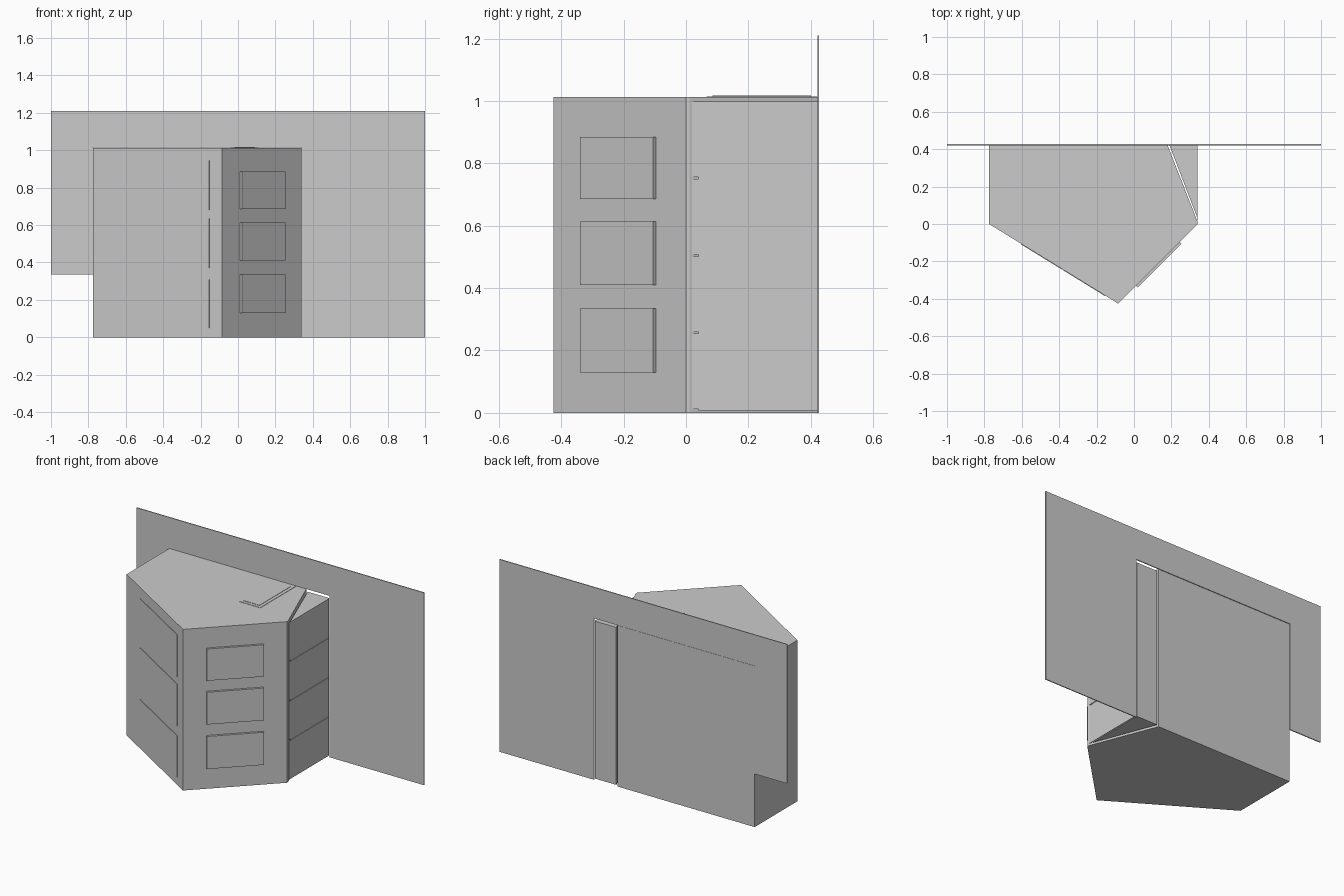
import bpy, bmesh, math
from mathutils import Matrix, Vector

if "Cube" in bpy.data.objects:
    bpy.data.objects.remove(bpy.data.objects["Cube"])


def prism(name, pts, matrix=None, depth=0.01):
    """Extrude a flat outline (local xy) by depth along local z."""
    bm = bmesh.new()
    lower = [bm.verts.new((x, y, 0)) for x, y in pts]
    upper = [bm.verts.new((x, y, depth)) for x, y in pts]
    n = len(pts)
    bm.faces.new(lower[::-1])
    bm.faces.new(upper)
    for i in range(n):
        j = (i + 1) % n
        bm.faces.new((lower[i], lower[j], upper[j], upper[i]))
    bmesh.ops.transform(bm, matrix=matrix or Matrix(), verts=bm.verts)
    bmesh.ops.recalc_face_normals(bm, faces=bm.faces)
    mesh = bpy.data.meshes.new(name)
    bm.to_mesh(mesh)
    bm.free()
    ob = bpy.data.objects.new(name, mesh)
    bpy.context.collection.objects.link(ob)
    return ob


def wall_frame(a, b):
    """Local x runs along the wall a-b, y is up, z points outward."""
    d = (Vector(b) - Vector(a)).normalized()
    m = Matrix(((d.x, 0, d.y, a[0]), (d.y, 0, -d.x, a[1]),
                (0, 1, 0, 0), (0, 0, 0, 1)))
    return m


def rect(x0, x1, y0, y1):
    return [(x0, y0), (x1, y0), (x1, y1), (x0, y1)]


left, nose, right = (-0.775, 0.0), (-0.085, -0.425), (0.34, 0.0)
top = 1.013

# Cabinet body with a slanted side at the back right
prism("cabinet_body",
      [(-0.775, 0.425), left, nose, right, (0.34, 0.012), (0.178, 0.425)], None, top)

# Back wall panel, cut around the cabinet and notched at lower left
prism("back_panel",
      [(-1, 0.335), (-0.775, 0.335), (-0.775, 1.015), (0.34, 1.015),
       (0.34, 0), (1, 0), (1, 1.21), (-1, 1.21)],
      Matrix.Translation((0, 0.427, 0)) @ Matrix.Rotation(math.pi / 2, 4, 'X'), 0.006)

# Triangular corner unit with a raised rim-like inset on its top
prism("corner_unit", [(0.336, 0.04), (0.336, 0.425), (0.188, 0.425)],
      Matrix.Translation((0, 0, 0.008)), 0.99)

# Four flat fronts on the corner unit
side = wall_frame((0.336, 0.02), (0.336, 0.42))
for i in range(4):
    z = 0.012 + i * 0.248
    prism(f"corner_front_{i + 1}", rect(0.0, 0.4, z, z + 0.242), side, 0.004)

# Three drawers on the right front wall
right_wall = wall_frame(nose, right)
for i, (z0, z1) in enumerate([(0.13, 0.335), (0.41, 0.613), (0.685, 0.885)]):
    prism(f"drawer_{i + 1}", rect(0.135, 0.465, z0, z1), right_wall, 0.014)

# Three pairs of thin doors on the left front wall
left_wall = wall_frame(left, nose)
for i, (z0, z1) in enumerate([(0.05, 0.31), (0.37, 0.635), (0.68, 0.945)]):
    for tag, x0, x1 in (("left", 0.20, 0.462), ("right", 0.467, 0.73)):
        prism(f"door_{tag}_{i + 1}", rect(x0, x1, z0, z1), left_wall, 0.003)

# Thin lid set on the cabinet top, with a raised middle
prism("top_lid", rect(-0.04, 0.11, 0.065, 0.42),
      Matrix.Translation((0, 0, top)), 0.002)
prism("top_lid_center", rect(-0.02, 0.09, 0.085, 0.40),
      Matrix.Translation((0, 0, top)), 0.004)
